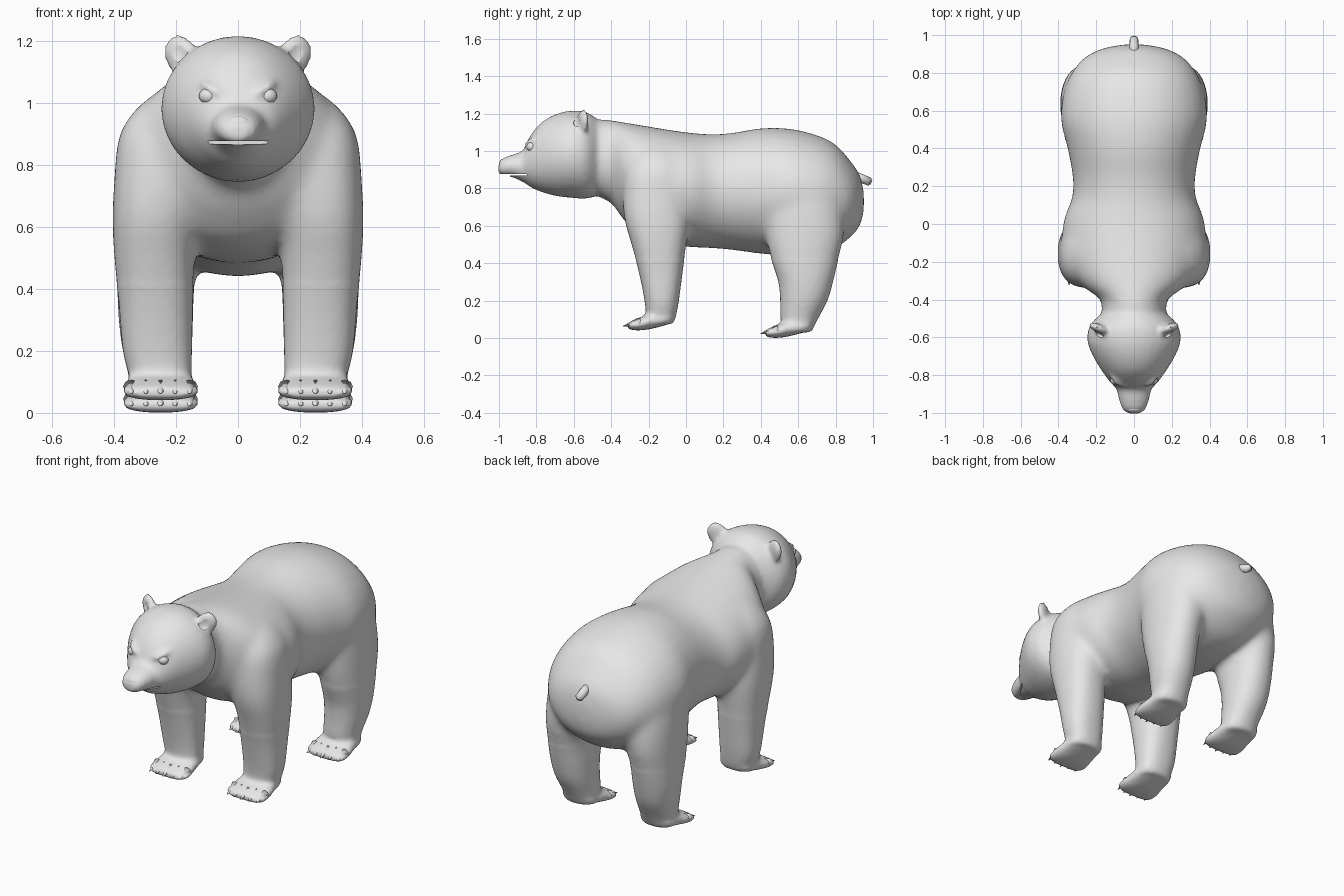
import bpy, bmesh, math
from mathutils import Matrix, Vector

if "Cube" in bpy.data.objects:
    bpy.data.objects.remove(bpy.data.objects["Cube"])

fur = bpy.data.materials.new("plain grey")
fur.diffuse_color = (0.8, 0.8, 0.8, 1)
fur.use_nodes = True
fur.node_tree.nodes["Principled BSDF"].inputs["Base Color"].default_value = fur.diffuse_color


def finish(bm, name):
    bmesh.ops.recalc_face_normals(bm, faces=bm.faces)
    me = bpy.data.meshes.new(name)
    bm.to_mesh(me)
    bm.free()
    me.materials.append(fur)
    ob = bpy.data.objects.new(name, me)
    bpy.context.collection.objects.link(ob)
    me.shade_smooth()
    return ob


def spline(rows, steps=4):
    """Catmull-Rom through rows of numbers."""
    v = [Vector(r) for r in rows]
    out = []
    for i in range(len(v) - 1):
        a, b, c, d = v[max(i - 1, 0)], v[i], v[i + 1], v[min(i + 2, len(v) - 1)]
        for s in range(steps):
            t = s / steps
            out.append(0.5 * (2 * b + (c - a) * t + (2 * a - 5 * b + 4 * c - d) * t * t
                              + (3 * b - a - 3 * c + d) * t ** 3))
    return out + [v[-1]]


def loft(bm, rows, axis, n=2.0, side=1):
    """Skin super-ellipse rings; rows are (along, centre u, centre v, radius u, radius v)."""
    rings = []
    for p, cu, cv, ru, rv in spline(rows):
        ring = []
        for k in range(32):
            a = math.tau * k / 32
            c, s = math.cos(a), math.sin(a)
            u = cu + max(ru, .004) * math.copysign(abs(c) ** (2 / n), c)
            w = cv + max(rv, .004) * math.copysign(abs(s) ** (2 / n), s)
            co = (side * u, p, w) if axis == 'y' else (side * u, w, p)
            ring.append(bm.verts.new(co))
        rings.append(ring)
    faces = [bm.faces.new(rings[0]), bm.faces.new(rings[-1][::-1])]
    for r0, r1 in zip(rings, rings[1:]):
        for k in range(32):
            j = (k + 1) % 32
            faces.append(bm.faces.new((r0[k], r1[k], r1[j], r0[j])))
    bmesh.ops.recalc_face_normals(bm, faces=faces)


def trunk(rows):
    """(y, top, bottom, half width) to loft rows."""
    return [(y, 0, (t + b) / 2, w, (t - b) / 2) for y, t, b, w in rows]


def ball(bm, loc, scale, rz=0, ry=0):
    m = (Matrix.Translation(loc) @ Matrix.Rotation(rz, 4, 'Z') @ Matrix.Rotation(ry, 4, 'Y')
         @ Matrix.Diagonal((*scale, 1)))
    bmesh.ops.create_uvsphere(bm, u_segments=20, v_segments=12, radius=1, matrix=m)


bm = bmesh.new()
# torso
loft(bm, trunk([
    (-.50, 1.17, .77, .17), (-.40, 1.165, .72, .18), (-.34, 1.155, .64, .26),
    (-.25, 1.14, .55, .34), (-.10, 1.115, .50, .38), (.03, 1.097, .485, .37),
    (.14, 1.09, .48, .328), (.25, 1.097, .47, .325), (.40, 1.122, .45, .352),
    (.55, 1.12, .44, .388), (.70, 1.085, .45, .372), (.80, 1.035, .48, .33),
    (.88, .945, .54, .265), (.93, .87, .60, .165), (.951, .78, .68, .05)]), 'y')
# head and snout
loft(bm, trunk([
    (-.43, 1.13, .80, .12), (-.48, 1.175, .76, .18), (-.54, 1.21, .745, .235),
    (-.62, 1.215, .75, .247), (-.70, 1.195, .76, .217), (-.77, 1.155, .78, .175),
    (-.82, 1.10, .80, .14), (-.85, 1.05, .82, .115), (-.875, 1.0, .835, .093),
    (-.93, .98, .86, .08), (-.98, .96, .866, .062), (-1.003, .93, .88, .035)]), 'y')
for s in (-1, 1):
    # front legs
    loft(bm, [
        (.075, .25, -.15, .10, .08), (.11, .25, -.135, .10, .08), (.20, .26, -.13, .112, .092),
        (.35, .265, -.135, .12, .117), (.50, .27, -.145, .13, .147),
        (.62, .265, -.155, .14, .172), (.75, .24, -.165, .16, .175),
        (.90, .215, -.165, .167, .165), (1.0, .18, -.16, .13, .12),
        (1.06, .15, -.16, .06, .06)], 'z', 2.4, s)
    # hind legs
    loft(bm, [
        (.03, .25, .60, .10, .07), (.10, .25, .605, .10, .10), (.20, .26, .63, .112, .127),
        (.30, .265, .64, .12, .147), (.42, .265, .635, .125, .18),
        (.55, .255, .635, .136, .21), (.70, .235, .625, .15, .215),
        (.85, .21, .61, .155, .18), (.95, .17, .60, .13, .13)], 'z', 2.15, s)
    # paws
    for y, z in ((0, 0), (.735, -.04)):
        loft(bm, [
            (y - .312, .25, z + .064, .10, .016), (y - .285, .25, z + .068, .122, .026),
            (y - .24, .25, z + .077, .122, .036), (y - .18, .25, z + .092, .112, .042),
            (y - .10, .25, z + .102, .10, .03), (y - .07, .25, z + .107, .08, .015)],
            'y', 2.4, s)
    # ears and brows
    ball(bm, (s * .185, -.553, 1.155), (.058, .024, .07), s * .42, s * .4)
    ball(bm, (s * .088, -.832, 1.05), (.05, .022, .013), s * .75, s * -.4)
body = finish(bm, "bear_body")

# cutter: mouth slit with short lower jaw, and ear hollows
bm = bmesh.new()
outline = [(-1.1, .877), (-.85, .877), (-.85, .868), (-.94, .868), (-.94, .78), (-1.1, .78)]
left, right = ([bm.verts.new((x, y, z)) for y, z in outline] for x in (-.15, .15))
bm.faces.new(left)
bm.faces.new(right[::-1])
for i in range(6):
    j = (i + 1) % 6
    bm.faces.new((left[i], right[i], right[j], left[j]))
for s in (-1, 1):
    ball(bm, (s * .194, -.584, 1.168), (.034, .014, .04), s * .42, s * .4)
cutter = finish(bm, "mouth_and_ear_cutter")
cutter.hide_render = True
cutter.hide_viewport = True


def bake(ob):
    """Turn the modifier result into the object's own mesh."""
    bpy.context.view_layer.update()
    dg = bpy.context.evaluated_depsgraph_get()
    skin = bpy.data.meshes.new_from_object(ob.evaluated_get(dg))
    ob.modifiers.clear()
    ob.data = skin
    skin.materials.clear()
    skin.materials.append(fur)
    skin.shade_smooth()


# fuse the parts into one soft skin
m = body.modifiers.new("fuse", 'REMESH')
m.mode = 'VOXEL'
m.voxel_size = .013
m.use_smooth_shade = True
m = body.modifiers.new("soften", 'SMOOTH')
m.factor, m.iterations = .5, 7
bake(body)

# melt shoulders and haunches into the torso, then carve mouth and ears
group = body.vertex_groups.new(name="flank")
group.add([v.index for v in body.data.vertices if v.co.y > -.40 and v.co.z > .42], 1, 'REPLACE')
m = body.modifiers.new("melt", 'SMOOTH')
m.factor, m.iterations, m.vertex_group = .5, 30, "flank"
m = body.modifiers.new("carve", 'BOOLEAN')
m.operation, m.object, m.solver = 'DIFFERENCE', cutter, 'EXACT'
bake(body)
bpy.data.objects.remove(cutter)
bpy.context.view_layer.objects.active = body
body.select_set(True)
bpy.ops.object.shade_smooth_by_angle(angle=math.radians(50))

# eyes
for s, side in ((-1, "right"), (1, "left")):
    bm = bmesh.new()
    ball(bm, (s * .095, -.826, 1.022), (.031, .027, .026))
    finish(bm, side + "_eye")

# nose pad
bm = bmesh.new()
ball(bm, (0, -.978, .922), (.047, .022, .036))
finish(bm, "nose")

# claws, five on each paw
bm = bmesh.new()
for s in (-1, 1):
    for y, z in ((0, 0), (.735, -.04)):
        for i in range(-2, 3):
            loc = (s * (.25 + i * .047), y - .296 + abs(i) * .007, z + .074)
            mat = (Matrix.Translation(loc) @ Matrix.Rotation(math.radians(105), 4, 'X')
                   @ Matrix.Diagonal((1, .85, 1, 1)))
            bmesh.ops.create_cone(bm, cap_ends=True, segments=8, radius1=.027, radius2=.002,
                                  depth=.085, matrix=mat)
finish(bm, "claws")

# tail
bm = bmesh.new()
a, b = Vector((0, .88, .875)), Vector((0, .992, .832))
rot = (b - a).to_track_quat('Z', 'Y').to_matrix().to_4x4()
bmesh.ops.create_cone(bm, cap_ends=True, segments=12, radius1=.026, radius2=.022,
                      depth=(b - a).length, matrix=Matrix.Translation((a + b) / 2) @ rot)
caps = [f for f in bm.faces if len(f.verts) > 4]
bmesh.ops.bevel(bm, geom=[e for f in caps for e in f.edges], offset=.008, segments=2,
                affect='EDGES')
finish(bm, "tail")
